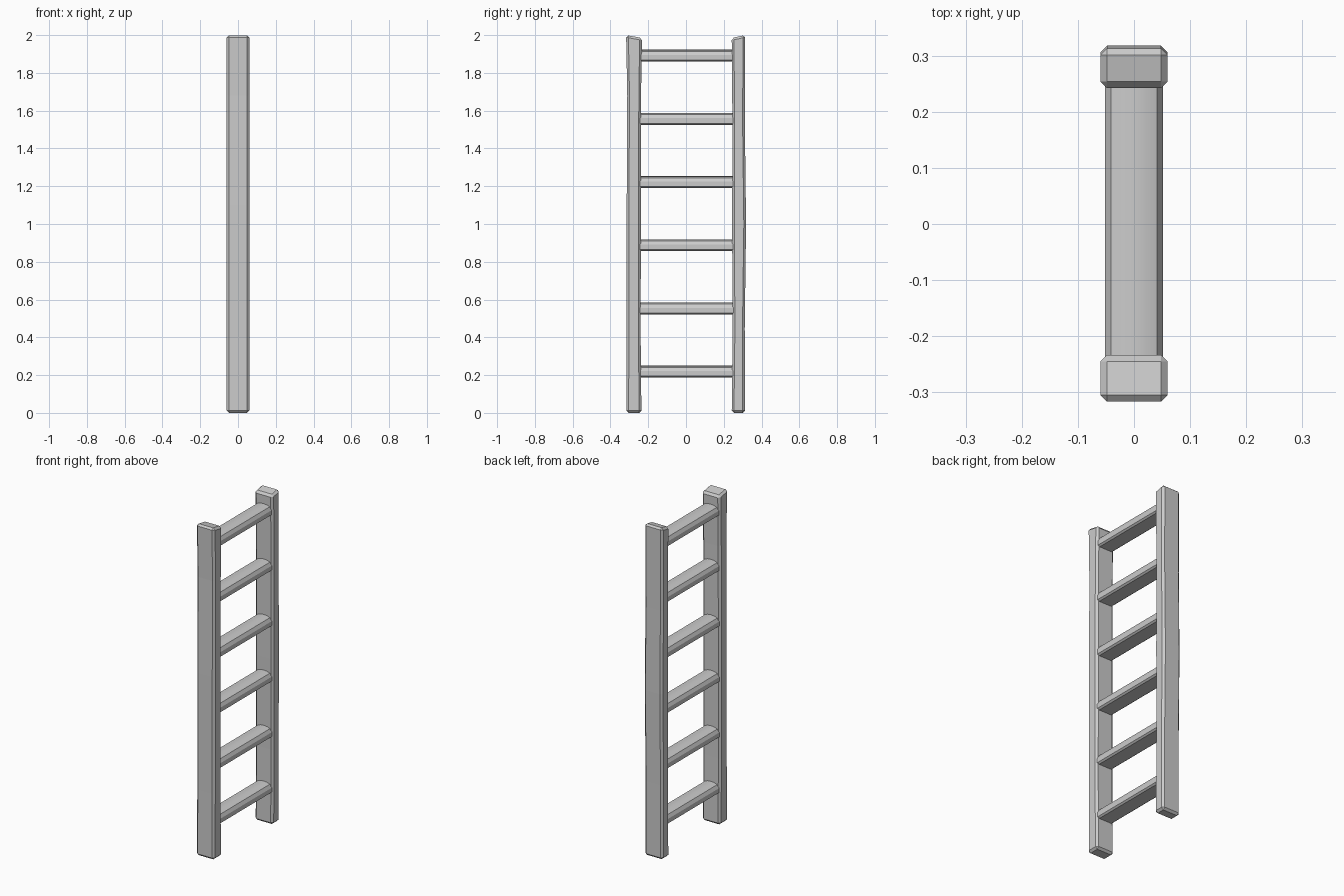
import bpy

if "Cube" in bpy.data.objects:
    bpy.data.objects.remove(bpy.data.objects["Cube"])

def loft(name, rings):
    """Closed solid from matching rings of points."""
    n = len(rings[0])
    verts = [p for r in rings for p in r]
    faces = [tuple(range(n))[::-1], tuple(range(len(verts) - n, len(verts)))]
    for k in range(len(rings) - 1):
        for i in range(n):
            j = (i + 1) % n
            faces.append((k*n + i, k*n + j, k*n + n + j, k*n + n + i))
    me = bpy.data.meshes.new(name)
    me.from_pydata(verts, [], faces)
    ob = bpy.data.objects.new(name, me)
    bpy.context.collection.objects.link(ob)
    return ob

def rail(name, sections):
    """Slightly uneven plank; each section is (z at y0, z at y1, y0, y1)."""
    w = 0.06
    ob = loft(name, [[(-w, y0, z0), (w, y0, z0), (w, y1, z1), (-w, y1, z1)]
                     for z0, z1, y0, y1 in sections])
    b = ob.modifiers.new("chamfer", 'BEVEL')
    b.width, b.segments = 0.012, 1
    b.limit_method, b.angle_limit = 'ANGLE', 0.6

# Side rails, gently wobbling along their height
rail("front_rail", [(0, 0, -0.316, -0.236), (0.4, 0.4, -0.314, -0.240),
                    (1.1, 1.1, -0.314, -0.239), (1.68, 1.68, -0.311, -0.238),
                    (2.0, 1.985, -0.317, -0.233)])
rail("back_rail", [(0, 0, 0.242, 0.312), (0.45, 0.45, 0.247, 0.311),
                   (1.0, 1.0, 0.244, 0.318), (1.5, 1.5, 0.246, 0.312),
                   (1.985, 2.0, 0.242, 0.313)])

# Rungs: flat underside, chamfered edges, slightly domed top
half = [(0.042, -0.032), (0.052, -0.024), (0.052, 0.003), (0.041, 0.022),
        (0.022, 0.029)]
profile = half + [(0, 0.031)] + [(-x, z) for x, z in reversed(half)]
for i in range(6):
    zc = 0.219 + 0.3345 * i
    rung = loft(f"rung_{i + 1}", [[(x, y, zc + z) for x, z in profile]
                                  for y in (0.27, -0.27)])
    for p in rung.data.polygons:
        p.use_smooth = False
    bpy.context.view_layer.objects.active = rung
    rung.select_set(True)
    bpy.ops.object.shade_smooth_by_angle(angle=0.4)
    rung.select_set(False)
